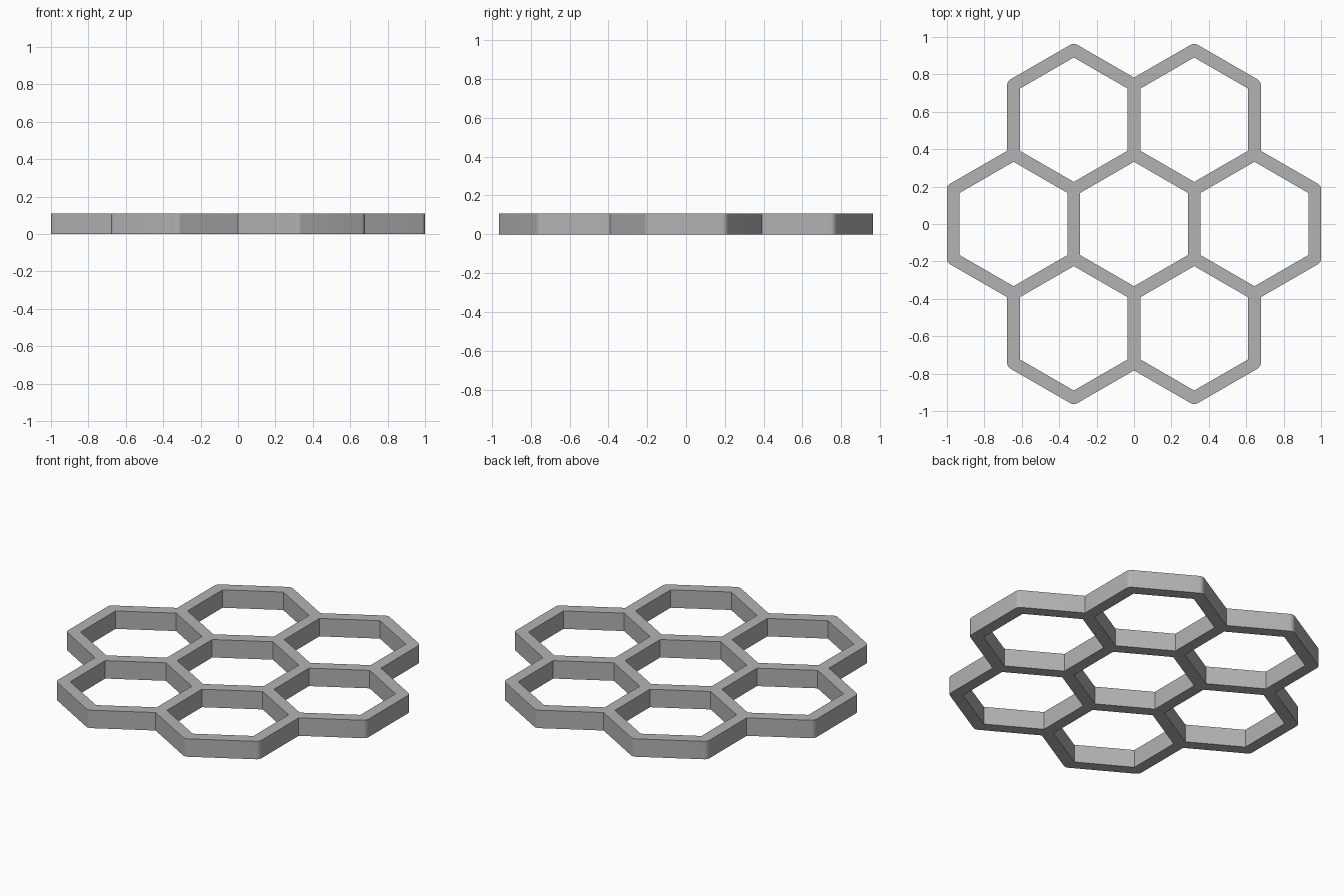
import bpy, bmesh
from math import radians, cos, sin, sqrt
from mathutils import Vector

if "Cube" in bpy.data.objects:
    bpy.data.objects.remove(bpy.data.objects["Cube"])

PITCH = 0.644            # distance between cell centres
HALF_WALL = 0.034
HEIGHT = 0.108
LATTICE_R = PITCH / sqrt(3)
INNER_R = LATTICE_R - HALF_WALL / cos(radians(30))
ARC_STEPS = 6


def polar(r, deg):
    return Vector((r * cos(radians(deg)), r * sin(radians(deg)), 0))


def add_loop(bm, points):
    verts = [bm.verts.new(p) for p in points]
    return [bm.edges.new((a, b)) for a, b in zip(verts, verts[1:] + verts[:1])]


# Outer outline: rounded convex corners, sharp notches between cells
outline = []
for a in range(0, 360, 60):
    centre = polar(PITCH, a)
    for d in (a - 30, a + 30):
        corner = centre + polar(LATTICE_R, d)
        outline += [corner + polar(HALF_WALL, d - 30 + 60 * i / ARC_STEPS)
                    for i in range(ARC_STEPS + 1)]
    outline.append(centre + polar(LATTICE_R, a + 90)
                   + polar(HALF_WALL / cos(radians(30)), a + 30))

# Seven hexagonal openings
bm = bmesh.new()
edges = add_loop(bm, outline)
for c in [Vector((0, 0, 0))] + [polar(PITCH, a) for a in range(0, 360, 60)]:
    edges += add_loop(bm, [c + polar(INNER_R, d) for d in range(30, 390, 60)])

# Fill the web between the outline and the openings, then give it height
bmesh.ops.triangle_fill(bm, edges=edges, use_beauty=True, normal=(0, 0, 1))
ext = bmesh.ops.extrude_face_region(bm, geom=bm.faces[:], use_keep_orig=True)
bmesh.ops.translate(bm, vec=(0, 0, HEIGHT),
                    verts=[g for g in ext["geom"] if isinstance(g, bmesh.types.BMVert)])
bmesh.ops.recalc_face_normals(bm, faces=bm.faces[:])

mesh = bpy.data.meshes.new("honeycomb_frame")
bm.to_mesh(mesh)
bm.free()
frame = bpy.data.objects.new("honeycomb_frame", mesh)
bpy.context.collection.objects.link(frame)

grey = bpy.data.materials.new("grey")
grey.diffuse_color = (0.45, 0.45, 0.45, 1)
grey.use_nodes = True
grey.node_tree.nodes["Principled BSDF"].inputs["Base Color"].default_value = grey.diffuse_color
mesh.materials.append(grey)

# Smooth the rounded corners, keep the other edges crisp
bpy.context.view_layer.objects.active = frame
frame.select_set(True)
bpy.ops.object.shade_smooth_by_angle(angle=radians(30))
